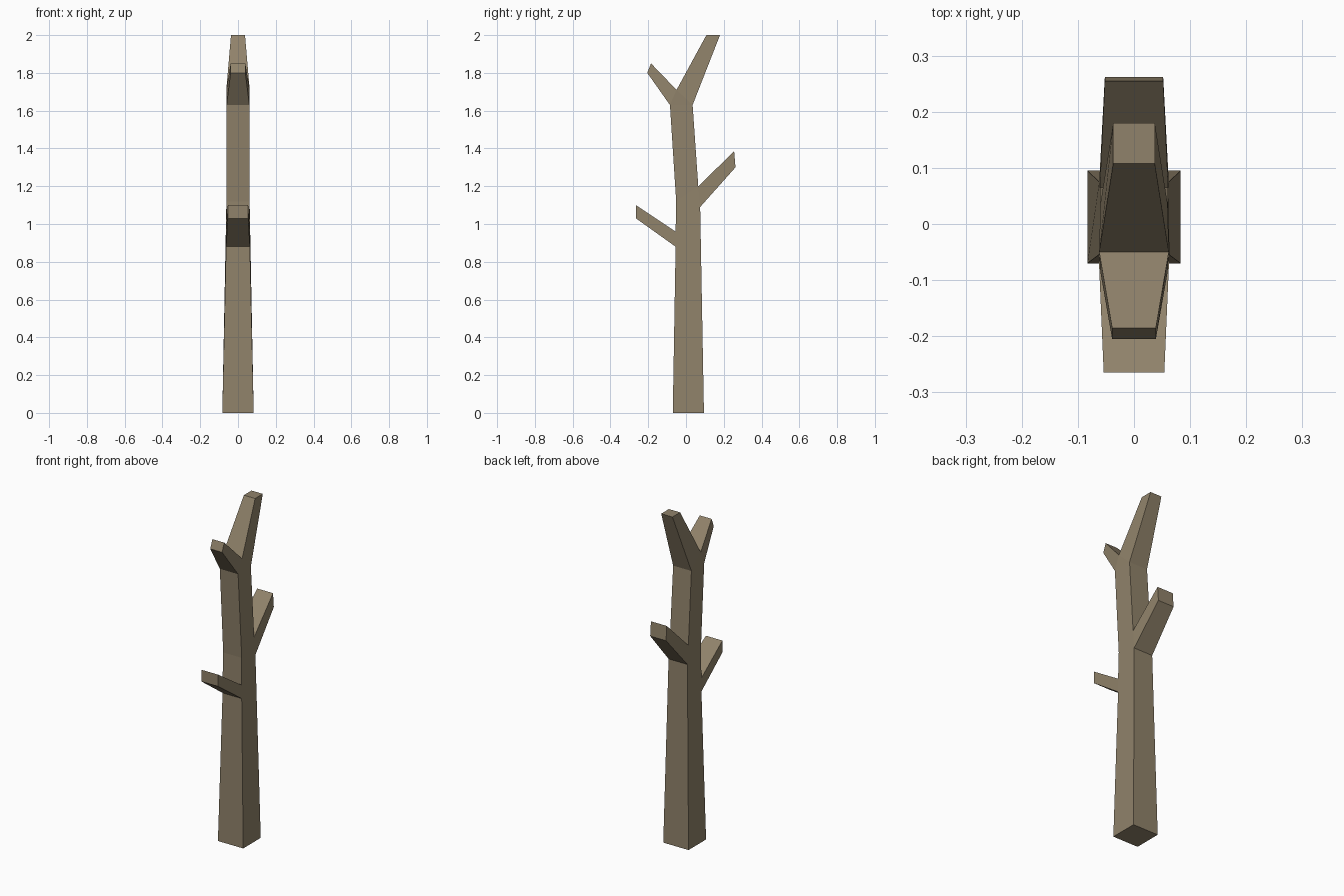
import bpy, bmesh

if "Cube" in bpy.data.objects:
    bpy.data.objects.remove(bpy.data.objects["Cube"])

# Side silhouette of the dead tree: (y, z, half width in x), clockwise from front foot
profile = [
    (-.070, 0.00, .083), (-.055, 0.88, .063),                        # 0-1 front of trunk
    (-.265, 1.03, .054), (-.265, 1.10, .054), (-.055, 0.96, .063),   # 2-4 low branch
    (-.052, 1.12, .061), (-.085, 1.63, .060),                        # 5-6 upper front
    (-.205, 1.80, .039), (-.185, 1.85, .039), (-.050, 1.71, .062),   # 7-9 short fork
    (.108, 2.00, .037), (.180, 2.00, .037), (.035, 1.63, .060),      # 10-12 tall fork
    (.065, 1.20, .061), (.255, 1.385, .052), (.262, 1.30, .052),     # 13-15 back branch
    (.075, 1.09, .062), (.095, 0.00, .083),                          # 16-17 back of trunk
]
# Side patches: trunk segments, branches, forks
patches = [
    (0, 1, 16, 17), (1, 2, 3, 4), (1, 4, 5, 16), (5, 13, 16),
    (13, 14, 15, 16), (5, 6, 12, 13), (6, 9, 12), (6, 7, 8, 9), (9, 10, 11, 12),
]

bm = bmesh.new()
left = [bm.verts.new((-w, y, z)) for y, z, w in profile]
right = [bm.verts.new((w, y, z)) for y, z, w in profile]

# Mirrored sides
for patch in patches:
    bm.faces.new([left[i] for i in patch])
    bm.faces.new([right[i] for i in reversed(patch)])

# Bark strip around the outline, including foot and branch ends
n = len(profile)
for i in range(n):
    j = (i + 1) % n
    bm.faces.new((left[i], right[i], right[j], left[j]))

bmesh.ops.recalc_face_normals(bm, faces=bm.faces)
mesh = bpy.data.meshes.new("tree_trunk")
bm.to_mesh(mesh)
bm.free()

# Bark colour
bark = bpy.data.materials.new("bark")
bark.diffuse_color = (0.28, 0.225, 0.145, 1)
bark.use_nodes = True
bark.node_tree.nodes["Principled BSDF"].inputs["Base Color"].default_value = bark.diffuse_color
mesh.materials.append(bark)
tree = bpy.data.objects.new("tree_trunk", mesh)
bpy.context.collection.objects.link(tree)
